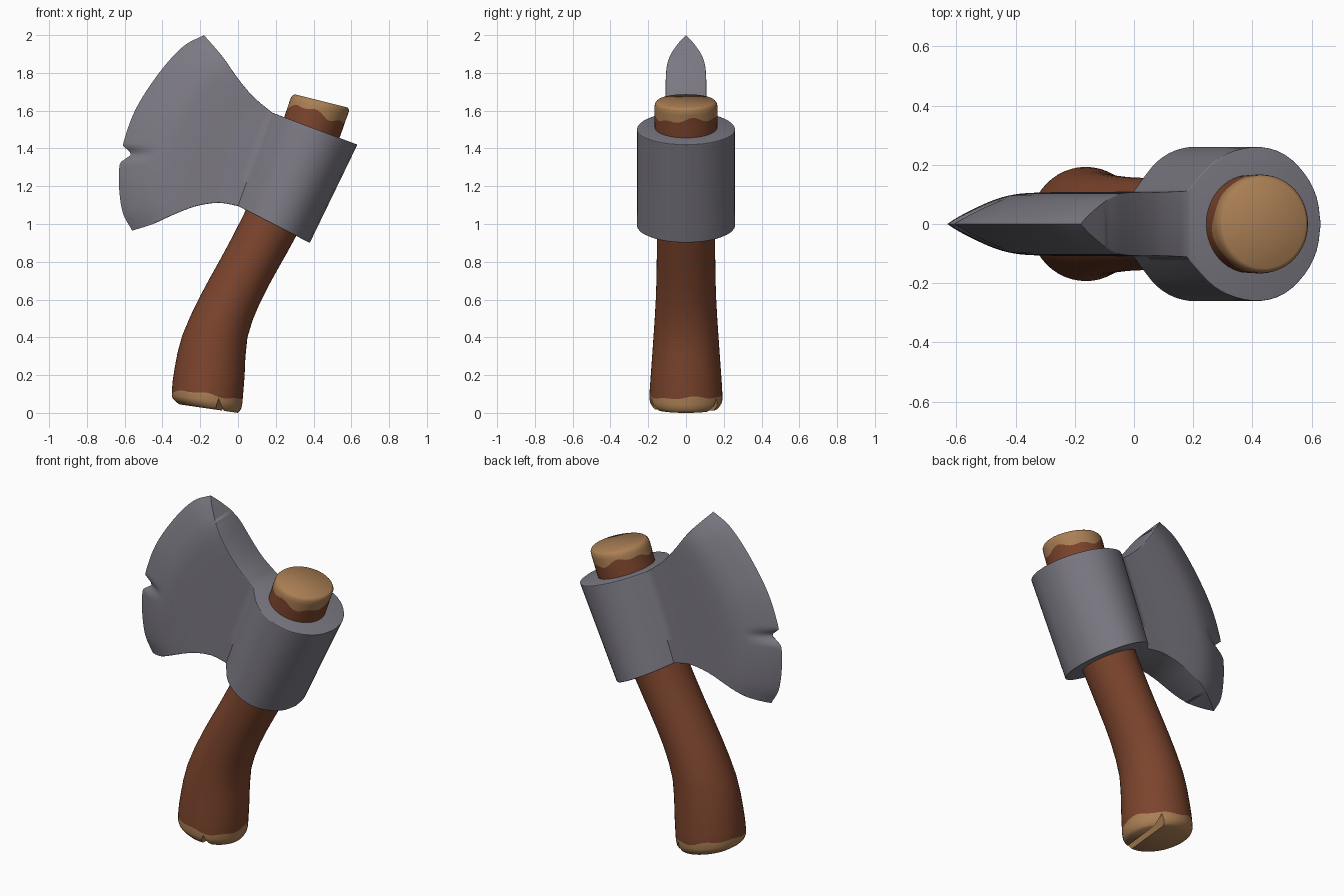
import bpy, bmesh, math
from mathutils import Vector

cube = bpy.data.objects.get("Cube")
if cube:
    bpy.data.objects.remove(cube, do_unlink=True)


def material(name, rgb):
    m = bpy.data.materials.new(name)
    m.use_nodes = True
    m.diffuse_color = (*rgb, 1)
    bsdf = next(n for n in m.node_tree.nodes if n.type == "BSDF_PRINCIPLED")
    bsdf.inputs["Base Color"].default_value = (*rgb, 1)
    return m


steel = material("grey steel", (0.2, 0.19, 0.225))
bark = material("brown wood", (0.2, 0.058, 0.026))
cut_wood = material("pale cut wood", (0.41, 0.215, 0.09))


def sample(points, u):
    """Point at u (0..1) on a smooth curve through the points."""
    p = [Vector(q) for q in points]
    p = [2 * p[0] - p[1]] + p + [2 * p[-1] - p[-2]]
    last = len(points) - 1
    i = min(int(u * last + 1e-6), last - 1)
    f = u * last - i
    a, b, c, d = p[i:i + 4]
    return 0.5 * (2 * b + (c - a) * f + (2 * a - 5 * b + 4 * c - d) * f * f
                  + (3 * b - a - 3 * c + d) * f ** 3)


def make_object(name, bm, mats, angle=40):
    bmesh.ops.recalc_face_normals(bm, faces=bm.faces)
    mesh = bpy.data.meshes.new(name)
    bm.to_mesh(mesh)
    bm.free()
    ob = bpy.data.objects.new(name, mesh)
    bpy.context.collection.objects.link(ob)
    for m in mats:
        mesh.materials.append(m)
    bpy.ops.object.select_all(action="DESELECT")
    ob.select_set(True)
    bpy.context.view_layer.objects.active = ob
    bpy.ops.object.shade_smooth_by_angle(angle=math.radians(angle))
    return ob


# Axe head: outline curves of the blade (x, z), and the collar's half plan
top = [(.18, 1.59), (.08, 1.675), (0, 1.77), (-.085, 1.89), (-.18, 2.0)]
bottom = [(0, 1.095), (-.1, 1.112), (-.22, 1.095), (-.34, 1.05), (-.45, 1.0), (-.56, .965)]
edge = [(-.56, .965), (-.61, 1.06), (-.63, 1.2), (-.625, 1.33), (-.595, 1.47),
        (-.53, 1.63), (-.41, 1.81), (-.29, 1.94), (-.18, 2.0)]
blade_half = [(0, .112), (.2, .108), (.4, .108), (.55, .106), (.66, .1),
              (.76, .083), (.86, .054), (.94, .026), (1, 0)]
collar_half = [(0, .112), (.07, .15), (.2, .21), (.36, .248), (.55, .26),
               (.73, .235), (.88, .17), (.97, .09), (1, 0)]
poll_low, poll_high = Vector((.38, .9)), Vector((.632, 1.42))
neck_low, neck_high = Vector(bottom[0]), Vector(top[0])
ROWS = 64


def blade_point(s, t):
    """Patch filled between the neck, cutting edge, top and bottom curves."""
    lo, hi = sample(bottom, s), sample(top, s)
    neck, rim = neck_low.lerp(neck_high, t), sample(edge, t)
    corners = neck_low.lerp(neck_high, t).lerp(Vector(edge[0]).lerp(Vector(edge[-1]), t), s)
    p = lo.lerp(hi, t) + neck.lerp(rim, s) - corners
    # chip in the cutting edge
    p.x += .06 * max(0, (s - .75) / .25) * max(0, 1 - abs(p.y - 1.37) / .045)
    return p


def collar_point(f, t):
    return neck_low.lerp(poll_low, f).lerp(neck_high.lerp(poll_high, f), t)


columns = []
for k in range(24, 0, -1):
    s, h = sample(blade_half, k / 24)
    columns.append(([blade_point(s, r / ROWS) for r in range(ROWS + 1)], max(h, 0)))
for k in range(25):
    f, h = sample(collar_half, k / 24)
    columns.append(([collar_point(f, r / ROWS) for r in range(ROWS + 1)], max(h, 0)))

bm = bmesh.new()
near, far = ([[bm.verts.new((p.x, side * h, p.y)) for p in pts] for pts, h in columns]
             for side in (-1, 1))
for c in range(len(columns) - 1):
    for grid in (near, far):
        for r in range(ROWS):
            bm.faces.new((grid[c][r], grid[c + 1][r], grid[c + 1][r + 1], grid[c][r + 1]))
    for r in (0, ROWS):
        bm.faces.new((near[c][r], near[c + 1][r], far[c + 1][r], far[c][r]))
bmesh.ops.remove_doubles(bm, verts=bm.verts, dist=1e-4)
bmesh.ops.recalc_face_normals(bm, faces=bm.faces)

# Soften the upper and lower rims
rims = []
for e in bm.edges:
    mid = (e.verts[0].co + e.verts[1].co) / 2
    if len(e.link_faces) == 2 and e.calc_face_angle() > .9 and (abs(mid.y) > .085 or mid.x > .25):
        rims.append(e)
bmesh.ops.bevel(bm, geom=rims, offset=.02, segments=3, profile=.5, affect="EDGES",
                clamp_overlap=True)
make_object("axe_head", bm, [steel], 50)

# Handle: left x, left z, right x, right z, half depth of each station
stations = [(-.31, .045, 0, 0, .165), (-.345, .075, .018, .025, .188),
            (-.35, .12, .025, .075, .193), (-.335, .24, .035, .2, .185),
            (-.295, .41, .05, .4, .172), (-.2, .62, .115, .58, .16),
            (-.09, .82, .21, .76, .155), (.03, 1.05, .31, .94, .155),
            (.14, 1.3, .43, 1.19, .16), (.235, 1.54, .535, 1.45, .165),
            (.268, 1.635, .567, 1.54, .167), (.282, 1.672, .588, 1.598, .165),
            (.3, 1.687, .58, 1.617, .15)]
SIDES, STEP = 48, 2
count = (len(stations) - 1) * STEP
low_line, high_line = 2 * STEP, 10 * STEP

bm = bmesh.new()
rings = []
for k in range(count + 1):
    lx, lz, rx, rz, hy = sample(stations, k / count)
    left, right = Vector((lx, 0, lz)), Vector((rx, 0, rz))
    mid, half = (left + right) / 2, (right - left) / 2
    along = Vector((-half.z, 0, half.x)).normalized()
    ring = []
    for n in range(SIDES):
        a = math.tau * n / SIDES
        # ragged line where the bark ends
        wave = (math.sin(3 * a + 1) + .7 * math.sin(7 * a)) / 1.7
        shift = {low_line: .012, high_line: .022}.get(k, 0) * wave
        co = mid + half * math.cos(a) + Vector((0, hy * math.sin(a), 0)) + along * shift
        ring.append(bm.verts.new(co))
    rings.append(ring)
for k in range(count):
    for n in range(SIDES):
        m = (n + 1) % SIDES
        f = bm.faces.new((rings[k][n], rings[k][m], rings[k + 1][m], rings[k + 1][n]))
        f.material_index = 0 if low_line <= k < high_line else 1
for ring in (rings[0], rings[-1]):
    bm.faces.new(ring).material_index = 1
handle = make_object("handle", bm, [bark, cut_wood], 60)

# Split across the foot of the handle
bpy.ops.mesh.primitive_cylinder_add(vertices=3, radius=.065, depth=.7, location=(-.08, 0, .01),
                                    rotation=(math.pi / 2, 0, -.12))
cutter = bpy.context.object
cutter.name = "split_cutter"
cutter.scale.x = .6
cutter.hide_render = True
cutter.data.materials.append(cut_wood)
split = handle.modifiers.new("foot split", "BOOLEAN")
split.operation = "DIFFERENCE"
split.object = cutter
split.material_mode = "TRANSFER"
bpy.context.view_layer.objects.active = handle
bpy.ops.object.modifier_apply(modifier=split.name)
bpy.data.objects.remove(cutter, do_unlink=True)
